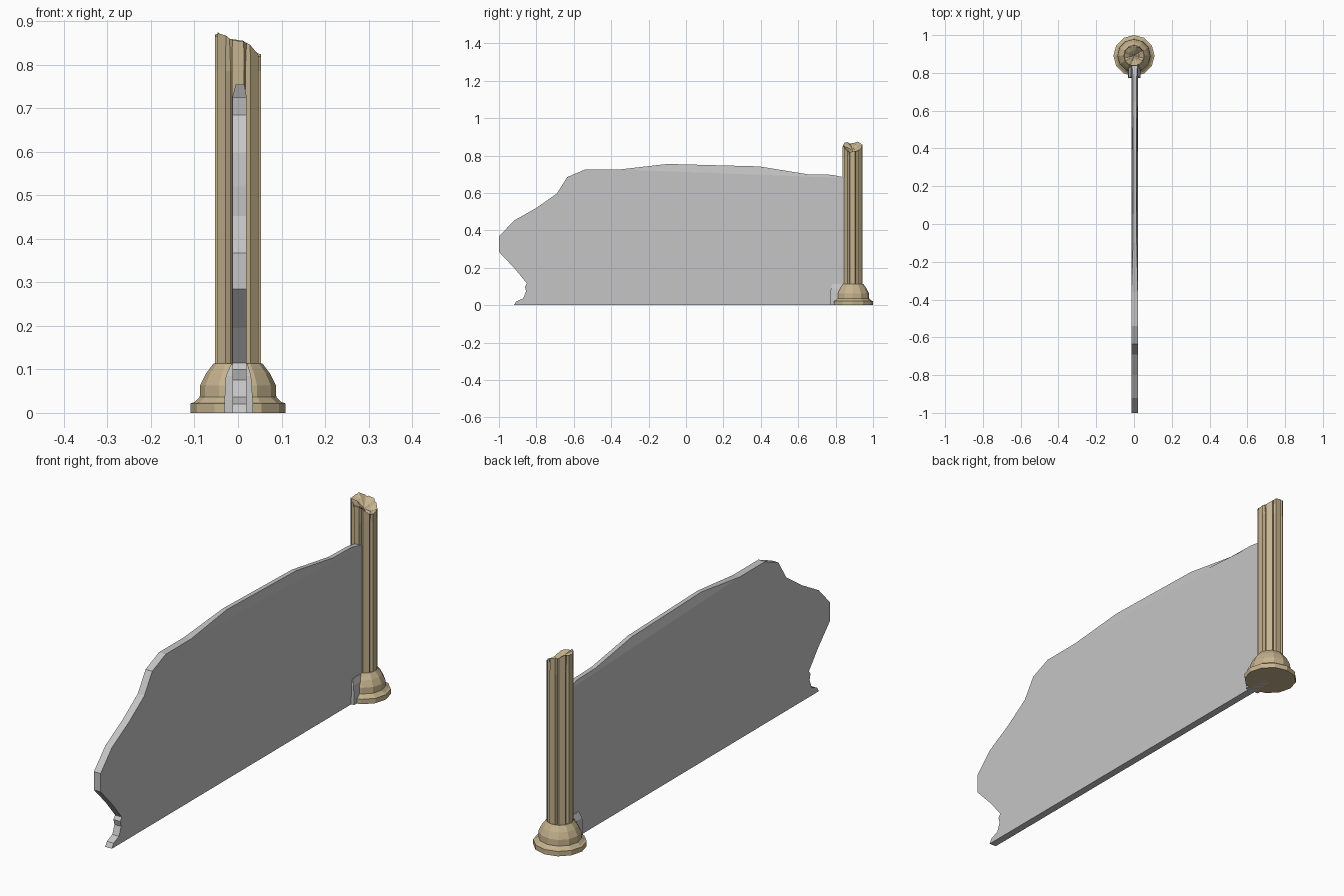
import bpy, bmesh, math
from mathutils import Vector

if "Cube" in bpy.data.objects:
    bpy.data.objects.remove(bpy.data.objects["Cube"])


def material(name, rgb):
    m = bpy.data.materials.new(name)
    m.diffuse_color = (*rgb, 1)
    m.use_nodes = True
    m.node_tree.nodes["Principled BSDF"].inputs["Base Color"].default_value = m.diffuse_color
    return m


sand = material("sandstone", (0.56, 0.45, 0.27))
grey = material("grey_stone", (0.56, 0.56, 0.56))
CY = 0.891  # column centre along y


def finish(bm, name, mat):
    bmesh.ops.recalc_face_normals(bm, faces=bm.faces)
    me = bpy.data.meshes.new(name)
    bm.to_mesh(me)
    bm.free()
    me.materials.append(mat)
    ob = bpy.data.objects.new(name, me)
    bpy.context.collection.objects.link(ob)
    return ob


def loft(bm, rings, cap_start=True, cap_end=True):
    """Skin a list of closed point rings with quads."""
    rows = [[bm.verts.new(p) for p in r] for r in rings]
    n = len(rows[0])
    for a, b in zip(rows, rows[1:]):
        for i in range(n):
            j = (i + 1) % n
            bm.faces.new((a[i], a[j], b[j], b[i]))
    if cap_start:
        bm.faces.new(rows[0])
    if cap_end:
        bm.faces.new(rows[-1])
    return rows


# Broken wall: outline extruded across its thickness
outline = [(-0.92, 0), (-0.908, 0.02), (-0.87, 0.036), (-0.855, 0.075),
           (-0.862, 0.1), (-0.85, 0.115), (-0.915, 0.195), (-1, 0.285),
           (-1, 0.367), (-0.92, 0.452), (-0.8, 0.52), (-0.69, 0.597),
           (-0.635, 0.685), (-0.54, 0.725), (-0.36, 0.725), (-0.1, 0.755),
           (0.39, 0.742), (0.65, 0.7), (0.78, 0.697), (0.875, 0.678), (0.875, 0)]
bm = bmesh.new()
loft(bm, [[(x, y, z) for y, z in outline] for x in (-0.013, 0.02)])

# Chipped upper edge: crease the sides and narrow the part above
point, normal = Vector((0, -0.25, 0.721)), Vector((0, 0.037, 1)).normalized()
bmesh.ops.bisect_plane(bm, geom=bm.verts[:] + bm.edges[:] + bm.faces[:],
                       plane_co=point, plane_no=normal)
for v in bm.verts:
    if (v.co - point).dot(normal) > 0.003:
        v.co.x = 0.0045 + (v.co.x - 0.0035) * 0.6
finish(bm, "wall", grey)

# Column base: twelve-sided turned profile
bm = bmesh.new()
profile = [(0.109, 0), (0.109, 0.022), (0.1, 0.025), (0.088, 0.036),
           (0.087, 0.063), (0.074, 0.09), (0.056, 0.114)]
loft(bm, [[(r * math.cos(i * math.tau / 12), CY + r * math.sin(i * math.tau / 12), z)
           for i in range(12)] for r, z in profile])
finish(bm, "column_base", sand)

# Fluted shaft with an uneven broken top
FLUTES = 8


def shaft_ring(ridge, groove, height, scale=1.0):
    pts = []
    for i in range(FLUTES):
        for offset, r in ((-14, ridge), (14, ridge), (22.5, groove)):
            a = math.radians(offset) + i * math.tau / FLUTES
            x, y = r * math.cos(a), r * math.sin(a)
            pts.append((x * scale, CY + y * scale, height(x, y)))
    return pts


def broken(x, y):
    a = math.atan2(y, x)
    return 0.84 - 0.45 * x + 0.3 * abs(y) + 0.005 * math.sin(5 * a + 1)


bm = bmesh.new()
rows = loft(bm, [
    shaft_ring(0.055, 0.044, lambda x, y: 0.1),
    shaft_ring(0.055, 0.044, lambda x, y: 0.785),
    shaft_ring(0.0545, 0.051, broken),
    shaft_ring(0.051, 0.049, lambda x, y: broken(x, y) - 0.012, 0.55),
], cap_end=False)
tip = bm.verts.new((0, CY, 0.825))
for i, v in enumerate(rows[-1]):
    bm.faces.new((v, rows[-1][(i + 1) % len(rows[-1])], tip))
finish(bm, "column_shaft", sand)

# Grey stone footing where the wall meets the column base
bm = bmesh.new()
loft(bm, [[(x0, y, z), (x1, y, z), (x1, 0.86, z), (x0, 0.86, z)]
          for x0, x1, y, z in ((-0.031, 0.034, 0.772, 0),
                               (-0.031, 0.034, 0.772, 0.03),
                               (-0.028, 0.03, 0.774, 0.085),
                               (-0.016, 0.022, 0.78, 0.112))])
finish(bm, "wall_footing", grey)
